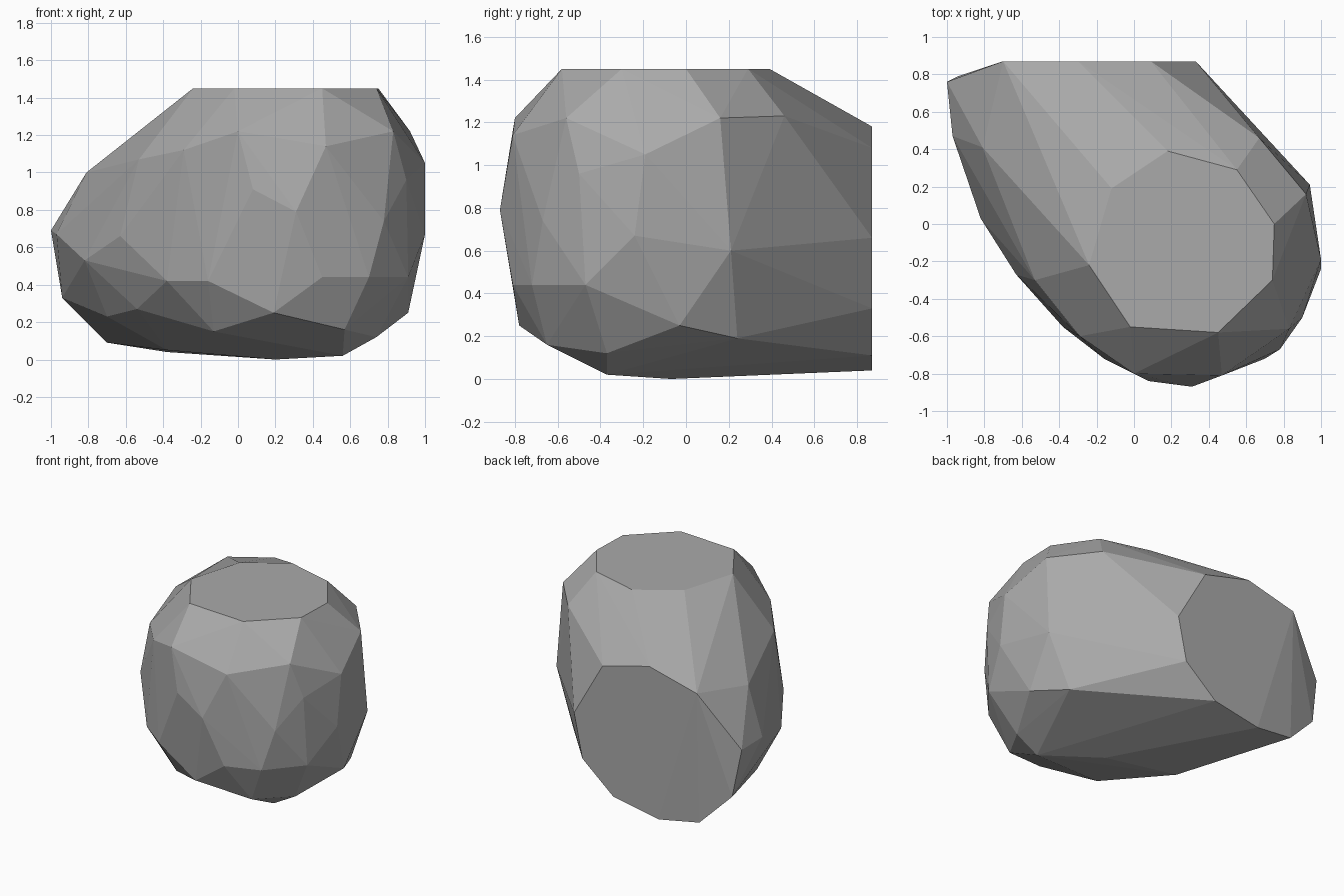
import bpy
import bmesh
from math import radians

default_cube = bpy.data.objects.get("Cube")
if default_cube:
    bpy.data.objects.remove(default_cube, do_unlink=True)

# Measurements below are in hundredths of a unit
UNIT = 0.01
TOP_HEIGHT = 145
BACK_DEPTH = 87


def make_material(name, colour):
    material = bpy.data.materials.new(name)
    material.use_nodes = True
    material.diffuse_color = colour
    material.node_tree.nodes["Principled BSDF"].inputs["Base Color"].default_value = colour
    return material


def faceted_stone(name, corners, material):
    """Wrap a tight faceted skin around the given corners."""
    bm = bmesh.new()
    for corner in corners:
        bm.verts.new([value * UNIT for value in corner])
    hull = bmesh.ops.convex_hull(bm, input=bm.verts[:])
    inside = [item for item in hull["geom_interior"] if isinstance(item, bmesh.types.BMVert)]
    bmesh.ops.delete(bm, geom=inside, context="VERTS")
    # Merge the triangles of the flat cuts into single faces
    bmesh.ops.dissolve_limit(bm, angle_limit=radians(1), verts=bm.verts[:], edges=bm.edges[:])
    bmesh.ops.recalc_face_normals(bm, faces=bm.faces[:])
    mesh = bpy.data.meshes.new(name)
    bm.to_mesh(mesh)
    bm.free()
    mesh.materials.append(material)
    stone = bpy.data.objects.new(name, mesh)
    bpy.context.collection.objects.link(stone)
    return stone


# Flat top cut, as a plan outline
top_outline = [(18, 39), (55, 29), (75, 0), (74, -30), (45, -58), (-2, -55), (-24, -22), (-12, 19)]
top_cut = [(x, y, TOP_HEIGHT) for x, y in top_outline]

# Flat back cut, as an upright outline
back_outline = [(9, 108), (-30, 118), (-70, 108), (33, 66), (26, 33), (0, 11), (-38, 4)]
back_cut = [(x, BACK_DEPTH, z) for x, z in back_outline]

# Slanted corner beside the back cut
back_corner = [(-100, 76, 69), (-94, 79, 33), (-70, 84, 9)]

# Shoulder below the top cut
shoulder = [(0, -80, 122), (47, -81, 114), (83, -56, 122), (100, -19, 105), (92, 16, 122),
            (67, 46, 123), (-29, -60, 112), (-53, -30, 107), (-81, 41, 100)]

# Widest band
waist = [(31, -87, 79), (8, -84, 91), (78, -67, 74), (90, -50, 96), (100, -24, 67),
         (94, 21, 60), (-63, -27, 66), (-97, 47, 67)]

# Lower band curving inward
lower_band = [(45, -81, 44), (70, -72, 44), (91, -47, 44), (91, -3, 25), (19, -78, 25),
              (-16, -72, 42), (-38, -55, 42), (-82, 3, 53), (-70, 15, 23), (-54, -20, 27)]

# Underside
underside = [(57, -65, 16), (74, -37, 12), (78, 24, 19), (-13, -55, 15),
             (56, -37, 2), (20, -7, 0), (-38, 0, 5)]

stone_grey = make_material("stone grey", (0.4, 0.4, 0.4, 1.0))
faceted_stone("boulder", top_cut + back_cut + back_corner + shoulder + waist + lower_band + underside,
              stone_grey)
